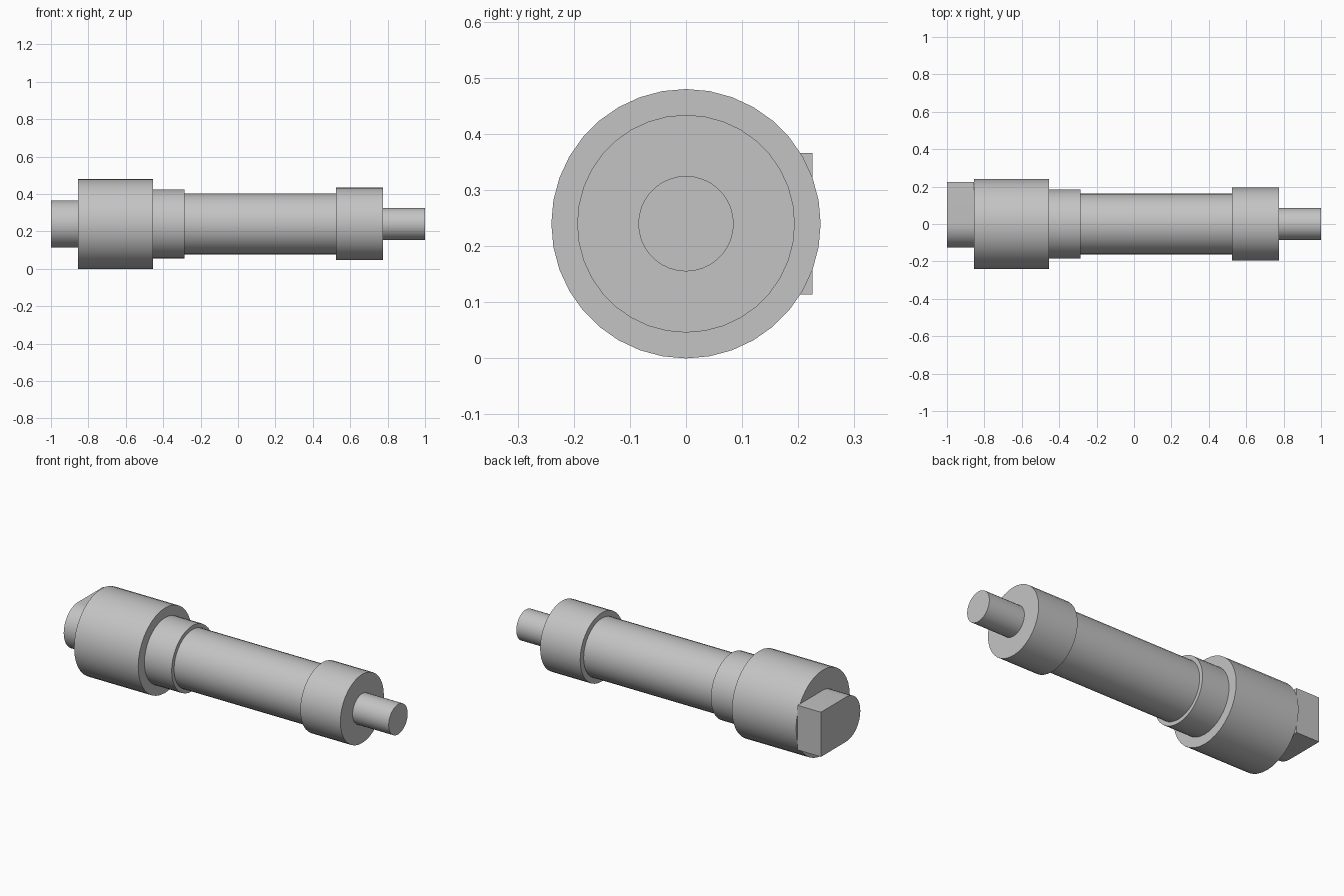
import bpy, math

cube = bpy.data.objects.get("Cube")
if cube:
    bpy.data.objects.remove(cube, do_unlink=True)

AXIS_Z = 0.24
SIDES = 36

steel = bpy.data.materials.new("grey_steel")
steel.use_nodes = True
colour = (0.55, 0.55, 0.55, 1)
steel.diffuse_color = colour
steel.node_tree.nodes["Principled BSDF"].inputs["Base Color"].default_value = colour


def extrude_x(name, outline, x0, x1):
    """Solid with a (y, z) outline around the axis, running from x0 to x1."""
    n = len(outline)
    verts = [(x, y, z + AXIS_Z) for x in (x0, x1) for y, z in outline]
    faces = [(i, (i + 1) % n, (i + 1) % n + n, i + n) for i in range(n)]
    faces = [f[::-1] for f in faces]
    faces += [tuple(range(n)), tuple(reversed(range(n, 2 * n)))]
    faces = [f[::-1] for f in faces]
    mesh = bpy.data.meshes.new(name)
    mesh.from_pydata(verts, [], faces)
    mesh.materials.append(steel)
    obj = bpy.data.objects.new(name, mesh)
    bpy.context.collection.objects.link(obj)
    bpy.ops.object.select_all(action='DESELECT')
    obj.select_set(True)
    bpy.context.view_layer.objects.active = obj
    bpy.ops.object.shade_smooth_by_angle(angle=math.radians(30))


def arc(radius, start, end, count):
    angles = [math.radians(start + (end - start) * i / count) for i in range(count + 1)]
    return [(radius * math.cos(a), radius * math.sin(a)) for a in angles]


# Stepped round sections along the shaft: name, radius, start, end
for name, radius, x0, x1 in [
    ("head", 0.24, -0.855, -0.455),
    ("neck", 0.185, -0.455, -0.285),
    ("shaft", 0.163, -0.285, 0.525),
    ("collar", 0.194, 0.525, 0.775),
    ("end_pin", 0.085, 0.775, 1.0),
]:
    extrude_x(name, arc(radius, 0, 360, SIDES)[:-1], x0, x1)

# Drive tab: half round towards the front, square towards the back
R, BACK = 0.126, 0.225
extrude_x("drive_tab", arc(R, 90, 270, SIDES // 2) + [(BACK, -R), (BACK, R)], -1.0, -0.855)
